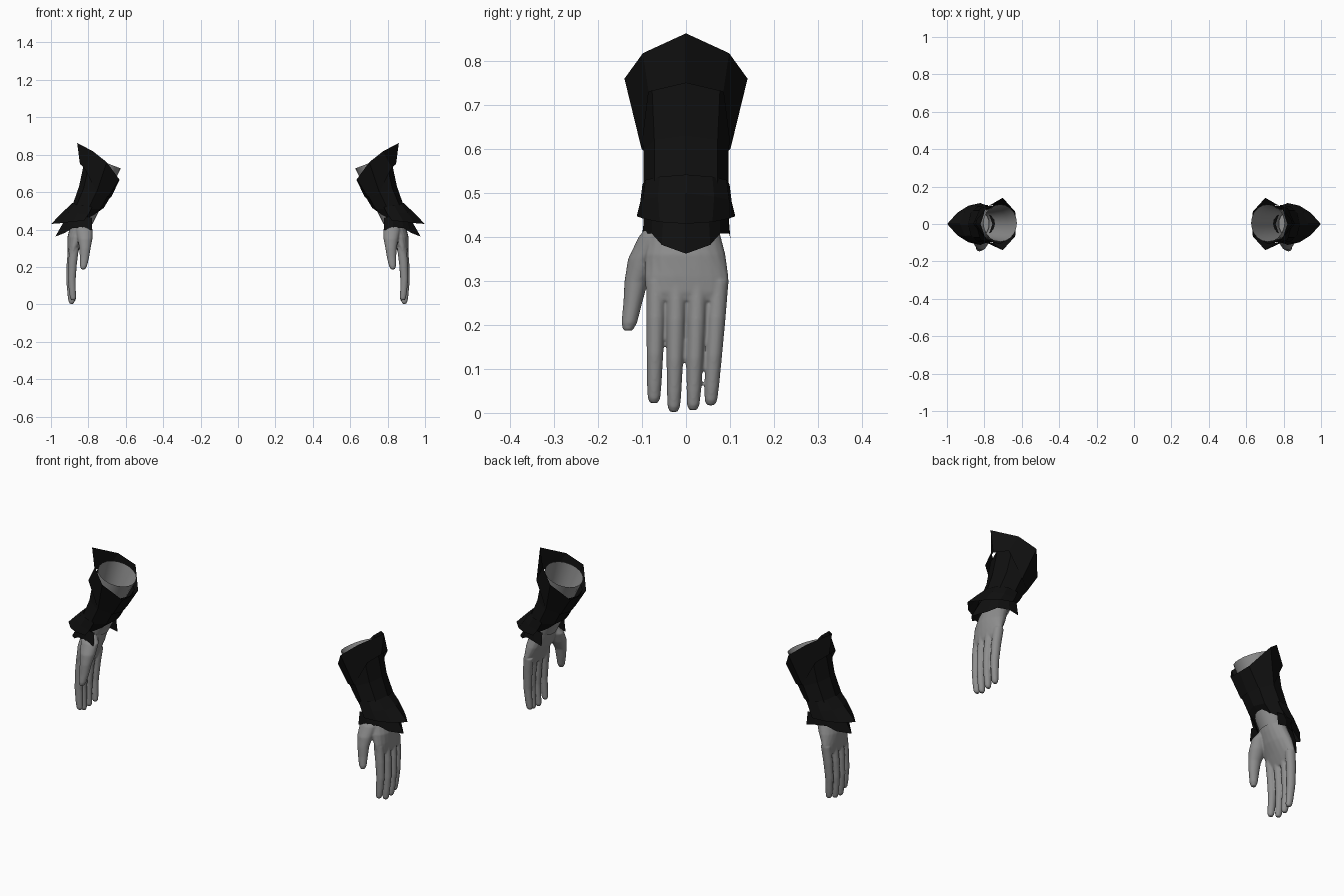
import bpy, bmesh, math


def material(name, value):
    m = bpy.data.materials.new(name)
    m.diffuse_color = (value, value, value, 1)
    return m


SKIN = material("grey_skin", 0.27)
ARMOR = material("black_armor", 0.005)


def loft(bm, rings, closed=True, capped=False):
    """Bridge rings of equal point count with quads."""
    rows = [[bm.verts.new(p) for p in r] for r in rings]
    n = len(rows[0])
    for a, b in zip(rows, rows[1:]):
        for i in range(n if closed else n - 1):
            j = (i + 1) % n
            bm.faces.new((a[i], a[j], b[j], b[i]))
    if capped:
        bm.faces.new(rows[0])
        bm.faces.new(rows[-1])


def section(x, y, z, rx, ry, tilt=0.0, n=20):
    """Ellipse across the limb, tilted about the y axis."""
    pts = []
    for i in range(n):
        a = 2 * math.pi * i / n
        u = rx * math.cos(a)
        pts.append((x + u * math.cos(tilt), y + ry * math.sin(a), z + u * math.sin(tilt)))
    return pts


def both_sides(half):
    """Mirror a half outline over y = 0, from -y round the outside to +y."""
    return [(x, -y, z) for x, y, z in reversed(half) if y > 0] + half


def finish(name, bm, mat, smooth, remesh=False):
    bmesh.ops.recalc_face_normals(bm, faces=bm.faces[:])
    for f in bm.faces:
        f.smooth = smooth
    me = bpy.data.meshes.new(name)
    bm.to_mesh(me)
    bm.free()
    me.materials.append(mat)
    ob = bpy.data.objects.new(name, me)
    bpy.context.collection.objects.link(ob)
    if remesh:
        r = ob.modifiers.new("blend", 'REMESH')
        r.mode = 'VOXEL'
        r.voxel_size = 0.004
        r.use_smooth_shade = True
        s = ob.modifiers.new("soften", 'SMOOTH')
        s.iterations = 5
    m = ob.modifiers.new("other_arm", 'MIRROR')
    m.use_mirror_merge = False
    return ob


# Hand: palm, four fingers and thumb blended into one skin
bm = bmesh.new()
loft(bm, [section(*s) for s in (
    (0.822, 0, 0.47, 0.050, 0.066), (0.845, -0.003, 0.41, 0.054, 0.080),
    (0.862, -0.002, 0.36, 0.050, 0.092), (0.876, 0.001, 0.31, 0.036, 0.096),
    (0.884, 0.002, 0.275, 0.026, 0.093), (0.886, 0.003, 0.256, 0.018, 0.086))], capped=True)

# (base y, tip y, tip z, x shift)
for yb, yt, zt, dx in ((-0.067, -0.073, 0.022, -0.004), (-0.021, -0.028, 0.002, 0.004),
                       (0.027, 0.016, 0.006, 0.004), (0.074, 0.056, 0.017, -0.004)):
    rings = []
    for t, x, r in ((0, 0.880, 0.023), (0.3, 0.889, 0.0215), (0.6, 0.893, 0.019),
                    (0.85, 0.889, 0.0165), (0.96, 0.886, 0.0145), (1, 0.885, 0.009)):
        rings.append(section(x + dx, yb + (yt - yb) * t, 0.30 + (zt - 0.30) * t, r * 1.1, r))
    loft(bm, rings, capped=True)

loft(bm, [section(*s) for s in (
    (0.830, -0.055, 0.435, 0.030, 0.025), (0.822, -0.072, 0.40, 0.046, 0.036),
    (0.818, -0.095, 0.35, 0.040, 0.037), (0.818, -0.113, 0.30, 0.030, 0.027),
    (0.821, -0.121, 0.25, 0.025, 0.0215), (0.826, -0.129, 0.205, 0.019, 0.018),
    (0.828, -0.132, 0.187, 0.011, 0.011))], capped=True)
finish("hand", bm, SKIN, True, remesh=True)

# Forearm: open sleeve of skin inside the bracer
bm = bmesh.new()
loft(bm, [section(*s) for s in (
    (0.715, 0.005, 0.76, 0.095, 0.100, 0.36), (0.75, 0, 0.66, 0.080, 0.086, 0.36),
    (0.79, 0, 0.55, 0.066, 0.076, 0.36), (0.828, 0, 0.44, 0.050, 0.068, 0.25))])
finish("forearm", bm, SKIN, True)

# Bracer: main tube around the forearm
bm = bmesh.new()
loft(bm, [both_sides(h) for h in (
    [(0.820, 0, 0.77), (0.795, 0.078, 0.755), (0.715, 0.108, 0.71),
     (0.652, 0.062, 0.67), (0.640, 0, 0.662)],
    [(0.850, 0, 0.63), (0.825, 0.072, 0.62), (0.760, 0.097, 0.595),
     (0.700, 0.062, 0.575), (0.685, 0, 0.57)],
    [(0.885, 0, 0.53), (0.865, 0.072, 0.525), (0.800, 0.097, 0.51),
     (0.735, 0.058, 0.51), (0.718, 0, 0.515)],
    [(0.915, 0, 0.46), (0.890, 0.072, 0.455), (0.830, 0.096, 0.445),
     (0.775, 0.055, 0.475), (0.757, 0, 0.488)])])
finish("bracer_tube", bm, ARMOR, False)

# Collar: flared pointed cuff at the elbow end
bm = bmesh.new()
loft(bm, [both_sides(h) for h in (
    [(0.860, 0.0, 0.863), (0.775, 0.098, 0.818), (0.702, 0.140, 0.76),
     (0.635, 0.066, 0.668), (0.633, 0, 0.665)],
    [(0.845, 0, 0.75), (0.822, 0.085, 0.73), (0.755, 0.101, 0.60),
     (0.694, 0.064, 0.575), (0.680, 0, 0.57)])])
finish("elbow_collar", bm, ARMOR, False)

# Upper wrist flare: plate sweeping out to a point
bm = bmesh.new()
loft(bm, [both_sides(h) for h in (
    [(0.885, 0, 0.542), (0.870, 0.060, 0.537), (0.835, 0.092, 0.530), (0.780, 0.099, 0.52)],
    [(0.930, 0, 0.500), (0.905, 0.064, 0.492), (0.860, 0.098, 0.485), (0.800, 0.104, 0.48)],
    [(0.999, 0, 0.430), (0.945, 0.060, 0.434), (0.885, 0.098, 0.442), (0.822, 0.112, 0.447)])],
    closed=False)
finish("upper_wrist_flare", bm, ARMOR, False)

# Lower wrist flare: second plate over the back of the hand
bm = bmesh.new()
loft(bm, [both_sides(h) for h in (
    [(0.912, 0, 0.475), (0.895, 0.050, 0.475), (0.872, 0.076, 0.472),
     (0.830, 0.095, 0.468), (0.782, 0.092, 0.465)],
    [(0.977, 0, 0.362), (0.925, 0.055, 0.382), (0.885, 0.078, 0.408),
     (0.830, 0.098, 0.408), (0.780, 0.101, 0.396)])], closed=False)
finish("lower_wrist_flare", bm, ARMOR, False)
